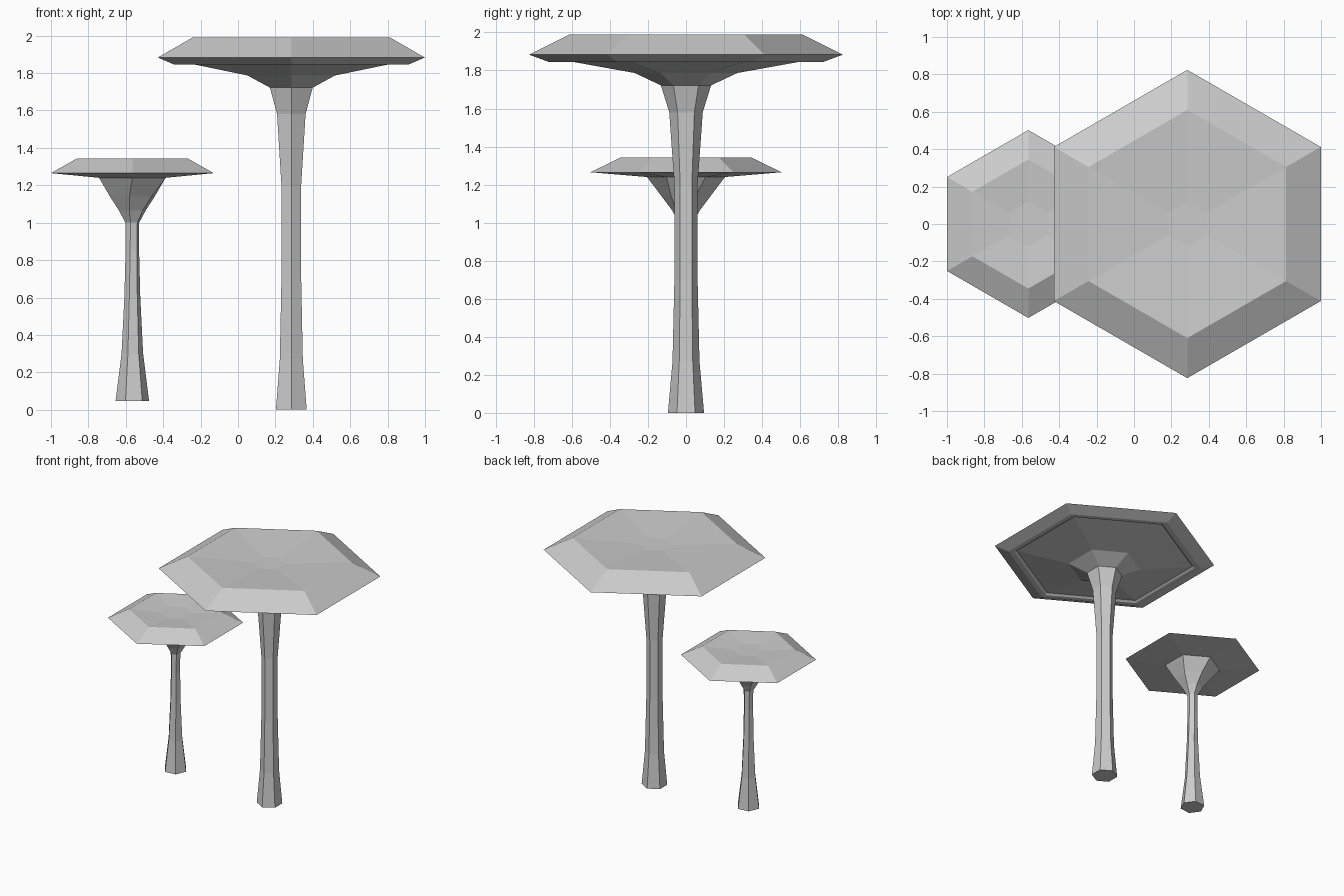
import bpy, bmesh
from math import cos, sin, radians

if "Cube" in bpy.data.objects:
    bpy.data.objects.remove(bpy.data.objects["Cube"])


def hex_loft(name, centre_x, rings, close_first=False, close_last=False):
    """Skin six-sided rings given as (corner radius, height, twist in degrees)."""
    bm = bmesh.new()
    loops = []
    for radius, z, twist in rings:
        loop = []
        for i in range(6):
            a = radians(-90 + 60 * i + twist)
            loop.append(bm.verts.new((centre_x + radius * cos(a), radius * sin(a), z)))
        loops.append(loop)
    for low, high in zip(loops, loops[1:]):
        for i in range(6):
            j = (i + 1) % 6
            bm.faces.new((low[i], low[j], high[j], high[i]))
    if close_first:
        bm.faces.new(loops[0][::-1])
    if close_last:
        bm.faces.new(loops[-1])
    bmesh.ops.recalc_face_normals(bm, faces=bm.faces)
    mesh = bpy.data.meshes.new(name)
    bm.to_mesh(mesh)
    bm.free()
    obj = bpy.data.objects.new(name, mesh)
    bpy.context.collection.objects.link(obj)
    return obj


LARGE_X, SMALL_X = 0.285, -0.565

# Large stem: flared foot, slim middle, wider neck
hex_loft("large_stem", LARGE_X, [
    (0.095, 0.0, 0), (0.071, 0.27, 0), (0.061, 0.70, 0), (0.061, 1.20, 0),
    (0.088, 1.58, 0), (0.132, 1.722, 0)], close_first=True)

# Large cap: underside cone, rim lip, bevelled edge, shallow dished top
hex_loft("large_cap", LARGE_X, [
    (0.132, 1.722, 0), (0.27, 1.787, 0), (0.66, 1.857, 0), (0.68, 1.845, 0),
    (0.722, 1.845, 0), (0.824, 1.883, 0), (0.61, 1.99, 0), (0.12, 1.96, 0)],
    close_last=True)

# Small stem: twisted, widening into a funnel below the cap
hex_loft("small_stem", SMALL_X, [
    (0.09, 0.047, -24), (0.058, 0.30, -24), (0.043, 0.60, -22), (0.037, 0.85, -18),
    (0.038, 1.0, -16), (0.075, 1.065, -12), (0.13, 1.14, -7), (0.205, 1.24, 0)],
    close_first=True)

# Small cap: shallow underside, bevelled edge, dished top
hex_loft("small_cap", SMALL_X, [
    (0.205, 1.24, 0), (0.502, 1.265, 0), (0.345, 1.342, 0), (0.12, 1.325, 0)],
    close_last=True)
